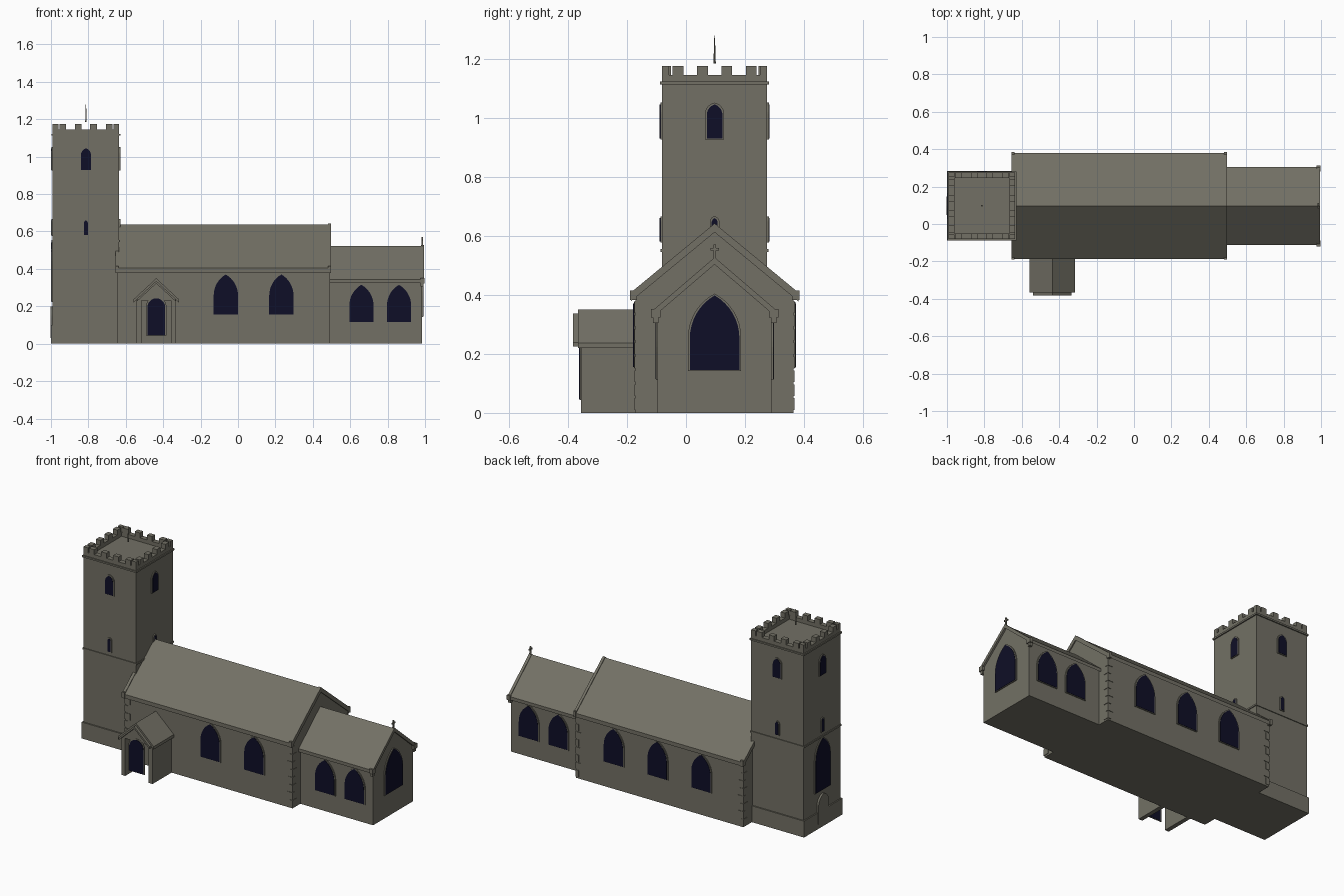
import bpy, bmesh, math

if "Cube" in bpy.data.objects:
    bpy.data.objects.remove(bpy.data.objects["Cube"], do_unlink=True)


def material(name, rgb):
    m = bpy.data.materials.new(name)
    m.use_nodes = True
    m.diffuse_color = (*rgb, 1)
    bsdf = next(n for n in m.node_tree.nodes if n.type == 'BSDF_PRINCIPLED')
    bsdf.inputs["Base Color"].default_value = (*rgb, 1)
    bsdf.inputs["Roughness"].default_value = 0.9
    return m


STONE = material("grey stone", (0.17, 0.163, 0.13))
GLASS = material("dark navy glass", (0.0045, 0.0045, 0.02))
MID = 0.097  # y of the ridge line


def prism(name, pts, axis, a, b, mat=STONE):
    """Extrude a (u, z) outline along x or y, from a to b."""
    bm = bmesh.new()

    def vert(u, z, d):
        return bm.verts.new((d, u, z) if axis == 'x' else (u, d, z))
    lo = [vert(u, z, a) for u, z in pts]
    hi = [vert(u, z, b) for u, z in pts]
    bm.faces.new(lo)
    bm.faces.new(hi)
    n = len(pts)
    for i in range(n):
        j = (i + 1) % n
        bm.faces.new((lo[i], lo[j], hi[j], hi[i]))
    bmesh.ops.recalc_face_normals(bm, faces=bm.faces)
    mesh = bpy.data.meshes.new(name)
    bm.to_mesh(mesh)
    bm.free()
    mesh.materials.append(mat)
    obj = bpy.data.objects.new(name, mesh)
    bpy.context.collection.objects.link(obj)
    return obj


def box(name, x0, x1, y0, y1, z0, z1, mat=STONE):
    return prism(name, [(x0, z0), (x1, z0), (x1, z1), (x0, z1)], 'y', y0, y1, mat)


def house(name, mid, half, ridge, slope, axis, a, b):
    eave = ridge - slope * half
    prism(name, [(mid - half, 0), (mid + half, 0), (mid + half, eave),
                 (mid, ridge), (mid - half, eave)], axis, a, b)


def chevron(name, mid, half, ridge, slope, thick, axis, a, b):
    e = ridge - slope * half
    prism(name, [(mid - half, e), (mid, ridge), (mid + half, e), (mid + half, e - thick),
                 (mid, ridge - thick), (mid - half, e - thick)], axis, a, b)


def arch(mid, w, z0, z1, rise):
    """Outline of a pointed arch."""
    r = (rise * rise + w * w / 4) / w
    cx = w / 2 - r
    end = math.atan2(rise, -cx)
    right = [(cx + r * math.cos(end * i / 8), z1 - rise + r * math.sin(end * i / 8))
             for i in range(9)]
    left = [(-u, z) for u, z in reversed(right[:-1])]
    return [(mid + u, z) for u, z in [(w / 2, z0)] + right + left + [(-w / 2, z0)]]


def window(name, axis, face, out, mid, w, z0, z1, rise):
    """Dark pane on a thin stone surround, standing on a wall face."""
    g = 0.006
    prism(name + "_surround", arch(mid, w + 2 * g, z0 - g / 2, z1 + g, rise + g / 2),
          axis, face - out * 0.01, face + out * 0.006)
    prism(name + "_pane", arch(mid, w, z0, z1, rise), axis,
          face + out * 0.001, face + out * 0.008, GLASS)


# Tower shaft, plinth and string courses
TX, TW = -0.813, 0.178


def tower_band(name, grow, z0, z1):
    h = TW + grow
    box(name, TX - h, TX + h, MID - h, MID + h, z0, z1)


tower_band("tower_shaft", 0, 0, 1.12)
tower_band("tower_plinth", 0.008, 0, 0.1)
tower_band("tower_lower_string", 0.005, 0.545, 0.555)
tower_band("tower_upper_string", 0.007, 1.112, 1.122)

# Parapet walls and battlements
T = 0.03
merlons = [(-TW, -TW + 0.024)] + [(c - 0.018, c + 0.018) for c in (-0.124, -0.041, 0.041, 0.124)]
merlons.append((TW - 0.024, TW))
for s, side in ((-1, "low"), (1, "high")):
    e0, e1 = sorted((s * TW, s * (TW - T)))
    box(f"parapet_x_{side}", TX + e0, TX + e1, MID - TW, MID + TW, 1.12, 1.145)
    box(f"parapet_y_{side}", TX - TW + T, TX + TW - T, MID + e0, MID + e1, 1.12, 1.145)
    for i, (a, b) in enumerate(merlons):
        box(f"merlon_x_{side}_{i}", TX + e0, TX + e1, MID + a, MID + b, 1.14, 1.175)
        if 0 < i < 5:
            box(f"merlon_y_{side}_{i}", TX + a, TX + b, MID + e0, MID + e1, 1.14, 1.175)

# Thin mast over the tower
bpy.ops.mesh.primitive_cone_add(vertices=8, radius1=0.004, radius2=0.001, depth=0.095,
                                location=(TX, MID, 1.232))
mast = bpy.context.object
mast.name = "tower_mast"
mast.data.materials.append(STONE)

# Tower openings on all four sides
for s in (-1, 1):
    for axis, c, mid in (('x', TX, MID), ('y', MID, TX)):
        tag = f"{axis}_{'low' if s < 0 else 'high'}"
        window("belfry_window_" + tag, axis, c + s * TW, s, mid, 0.053, 0.93, 1.045, 0.036)
        window("slit_window_" + tag, axis, c + s * TW, s, mid, 0.02, 0.58, 0.66, 0.015)
WEST = TX - TW
window("west_window", 'x', WEST, -1, MID, 0.14, 0.225, 0.54, 0.12)
prism("west_door", arch(MID, 0.1, 0.03, 0.2, 0.06), 'x', WEST - 0.012, WEST)

# Nave
house("nave_walls", MID, 0.268, 0.617, 0.825, 'x', -0.645, 0.49)
chevron("nave_roof", MID, 0.283, 0.637, 0.825, 0.024, 'x', -0.645, 0.485)
for name, a, b in (("west", -0.656, -0.638), ("east", 0.48, 0.496)):
    chevron(f"nave_{name}_coping", MID, 0.284, 0.642, 0.825, 0.03, 'x', a, b)
    for s in (-1, 1):
        y = MID + s * 0.275
        box(f"nave_{name}_kneeler_{s}", a, b, y - 0.012, y + 0.012, 0.382, 0.415)

# Quoins on the nave corners
for s in (-1, 1):
    y = MID + s * 0.268
    for x, d in ((-0.645, 1), (0.49, -1)):
        for i in range(8):
            long, short = (0.034, 0.02) if i % 2 else (0.02, 0.034)
            x0, x1 = sorted((x - d * 0.003, x + d * long))
            y0, y1 = sorted((y + s * 0.003, y - s * short))
            z = 0.01 + i * 0.047
            box("nave_quoin", x0, x1, y0, y1, z, z + 0.04)

# Chancel
house("chancel_walls", MID, 0.193, 0.505, 0.857, 'x', 0.48, 0.984)
chevron("chancel_roof", MID, 0.209, 0.523, 0.857, 0.02, 'x', 0.485, 0.982)
chevron("chancel_coping", MID, 0.211, 0.527, 0.857, 0.024, 'x', 0.978, 0.995)
for s in (-1, 1):
    y = MID + s * 0.2
    box("chancel_kneeler", 0.975, 0.997, y - 0.016, y + 0.016, 0.323, 0.352)
    box("chancel_corbel", 0.975, 0.992, y - 0.009, y + 0.009, 0.305, 0.323)

# Gable cross
box("cross_upright", 0.982, 0.99, MID - 0.004, MID + 0.004, 0.515, 0.57)
box("cross_arms", 0.982, 0.99, MID - 0.014, MID + 0.014, 0.55, 0.558)

# Side and east windows
for s, side in ((-1, "south"), (1, "north")):
    for i, x in enumerate((0.232, -0.065, -0.362)):
        if s > 0 or i < 2:
            window(f"nave_{side}_window_{i}", 'y', MID + s * 0.268, s, x, 0.13, 0.155, 0.37, 0.112)
    for i, x in enumerate((0.66, 0.861)):
        window(f"chancel_{side}_window_{i}", 'y', MID + s * 0.193, s, x, 0.13, 0.115, 0.315, 0.112)
window("east_window", 'x', 0.984, 1, MID, 0.168, 0.145, 0.398, 0.145)

# Porch: side walls, roof, front gable and door
PX = -0.437
for s in (-1, 1):
    x0, x1 = sorted((PX + s * 0.106, PX + s * 0.08))
    box("porch_wall", x0, x1, -0.355, -0.165, 0, 0.242)
chevron("porch_roof", PX, 0.121, 0.35, 0.93, 0.018, 'y', -0.366, -0.165)
chevron("porch_gable_board", PX, 0.104, 0.336, 0.93, 0.014, 'y', -0.383, -0.355)
prism("porch_gable", [(PX - 0.1, 0.232), (PX + 0.1, 0.232), (PX, 0.325)], 'y', -0.358, -0.345)
prism("porch_door_frame", arch(PX, 0.108, 0.043, 0.25, 0.05), 'y', -0.359, -0.354)
prism("porch_door", arch(PX, 0.096, 0.045, 0.243, 0.05), 'y', -0.362, -0.353, GLASS)
